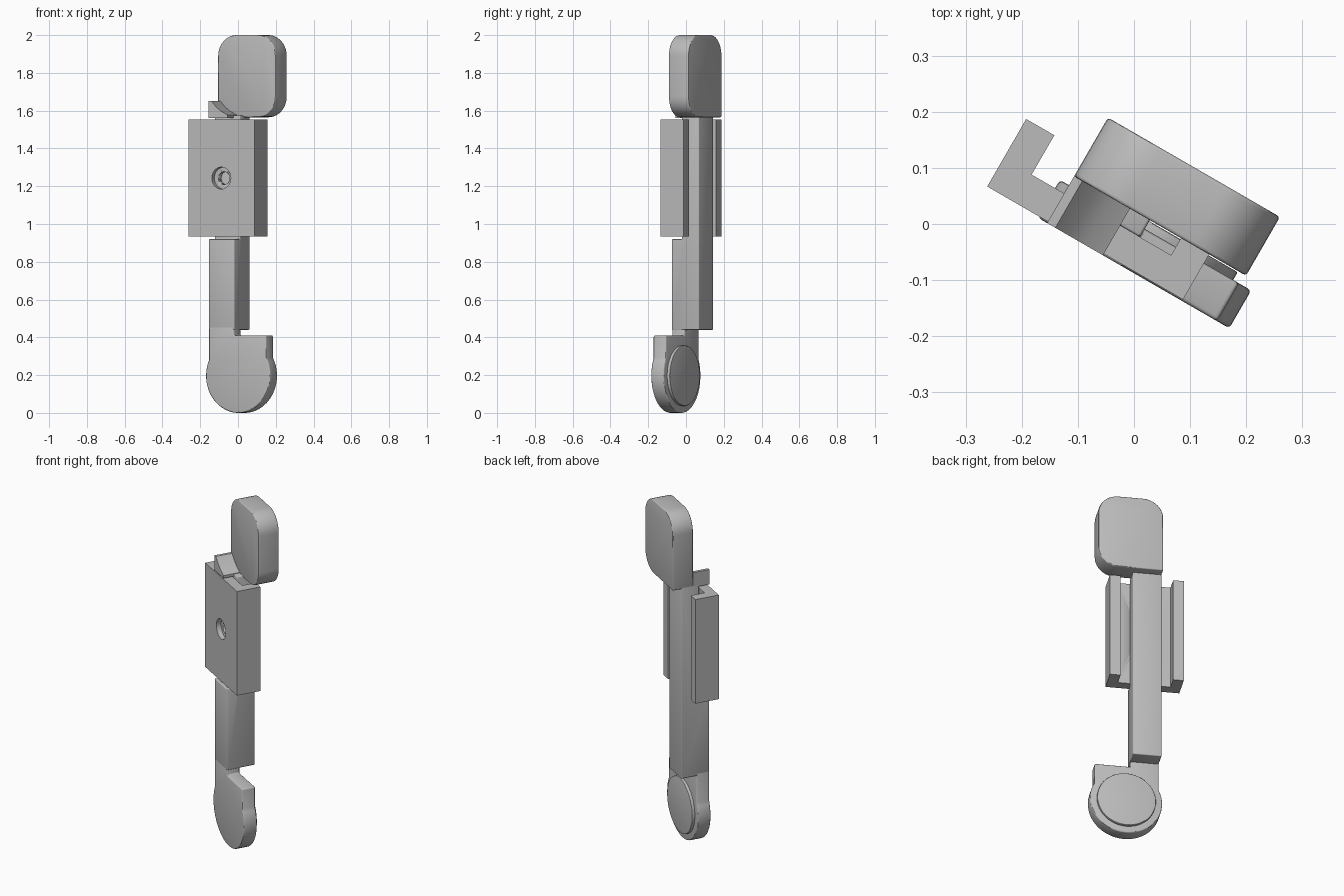
import bpy, bmesh
from math import cos, sin, asin, pi, radians

cube = bpy.data.objects.get("Cube")
if cube:
    bpy.data.objects.remove(cube, do_unlink=True)

grey = bpy.data.materials.new("plain grey")
grey.use_nodes = True
COLOUR = (0.5, 0.5, 0.5, 1)
grey.diffuse_color = COLOUR
grey.node_tree.nodes["Principled BSDF"].inputs["Base Color"].default_value = COLOUR
TURN = radians(-30)   # the whole model is turned about z
FRONT = -0.076        # shared front plane


def prism(name, outline, axis, lo, hi, bevel=0.0):
    """Extrude a 2D outline along one local axis between lo and hi."""
    def place(p, w):
        a, b = p
        return {"x": (w, a, b), "y": (a, w, b), "z": (a, b, w)}[axis]
    bm = bmesh.new()
    rings = [[bm.verts.new(place(p, w)) for p in outline] for w in (lo, hi)]
    n = len(outline)
    bm.faces.new(rings[0])
    bm.faces.new(rings[1][::-1])
    for i in range(n):
        j = (i + 1) % n
        bm.faces.new((rings[0][i], rings[0][j], rings[1][j], rings[1][i]))
    bmesh.ops.recalc_face_normals(bm, faces=bm.faces)
    mesh = bpy.data.meshes.new(name)
    bm.to_mesh(mesh)
    bm.free()
    mesh.materials.append(grey)
    obj = bpy.data.objects.new(name, mesh)
    bpy.context.collection.objects.link(obj)
    obj.rotation_euler.z = TURN
    bpy.ops.object.select_all(action="DESELECT")
    obj.select_set(True)
    bpy.context.view_layer.objects.active = obj
    if bevel:
        mod = obj.modifiers.new("soft edges", "BEVEL")
        mod.width = bevel
        mod.segments = 3
        mod.limit_method = "ANGLE"
        mod.angle_limit = radians(40)
        bpy.ops.object.modifier_apply(modifier=mod.name)
    bpy.ops.object.shade_smooth_by_angle(angle=radians(30))
    return obj


def arc(cx, cz, r, start, end, steps=10):
    return [(cx + r * cos(start + (end - start) * i / steps),
             cz + r * sin(start + (end - start) * i / steps)) for i in range(steps + 1)]


def circle(cx, cz, r):
    return arc(cx, cz, r, 0, 2 * pi, 48)[:-1]


# Head: rounded block, square only where it meets the arm
L, R, B, T, r = -0.135, 0.219, 1.565, 2.0, 0.11
head = ([(L, B)] + arc(R - r, B + r, r, -pi / 2, 0)
        + arc(R - r, T - r, r, 0, pi / 2) + arc(L + r, T - r, r, pi / 2, pi))
prism("head_block", head, "y", 0.02, 0.141, 0.006)

# Arm: thick below, stepped back behind the bracket
prism("arm", [(FRONT, 0.44), (0.09, 0.44), (0.09, 1.575), (-0.015, 1.575),
              (-0.015, 0.92), (FRONT, 0.92)], "x", L, 0.021, 0.005)

# Hook: ramped catch over the bracket
prism("hook", [(L, 1.562), (L, 1.65), (-0.118, 1.65), (-0.09, 1.62), (-0.06, 1.597),
               (-0.02, 1.578), (-0.02, 1.562)], "y", FRONT, 0.022)

# Foot: round end with a shoulder and a neck into the arm
CX, CZ, RAD = 0.043, 0.197, 0.197
SHOULDER, NECK = 0.215, 0.018
a_left = pi + asin(-((RAD**2 - (L - CX)**2) ** 0.5) / RAD)
a_right = 2 * pi + asin(((RAD**2 - (SHOULDER - CX)**2) ** 0.5) / RAD)
foot = ([(L, 0.46)] + arc(CX, CZ, RAD, a_left, a_right, 40)
        + [(SHOULDER, 0.41), (NECK, 0.41), (NECK, 0.46)])
prism("foot", foot, "y", FRONT, 0.002, 0.007)
prism("foot_disc", circle(CX, CZ, 0.16), "y", -0.01, 0.018, 0.003)

# Bracket: channel wrapped around the arm, with a stepped hole
X0, X1, WALL, BACK, FLOOR, FACE = -0.26, 0.143, 0.058, 0.066, -0.015, -0.073
bracket = prism("bracket", [(X0, FACE), (X1, FACE), (X1, BACK), (X1 - WALL, BACK),
                            (X1 - WALL, FLOOR), (X0 + WALL, FLOOR),
                            (X0 + WALL, BACK), (X0, BACK)], "z", 0.935, 1.552)
for radius, depth in ((0.058, -0.045), (0.034, 0.0)):
    cutter = prism("hole_cutter", circle(-0.06, 1.243, radius), "y", -0.1, depth)
    cutter.hide_render = True
    cut = bracket.modifiers.new("hole", "BOOLEAN")
    cut.operation = "DIFFERENCE"
    cut.solver = "EXACT"
    cut.object = cutter
    bpy.context.view_layer.objects.active = bracket
    bpy.ops.object.modifier_apply(modifier=cut.name)
    bpy.data.objects.remove(cutter, do_unlink=True)
